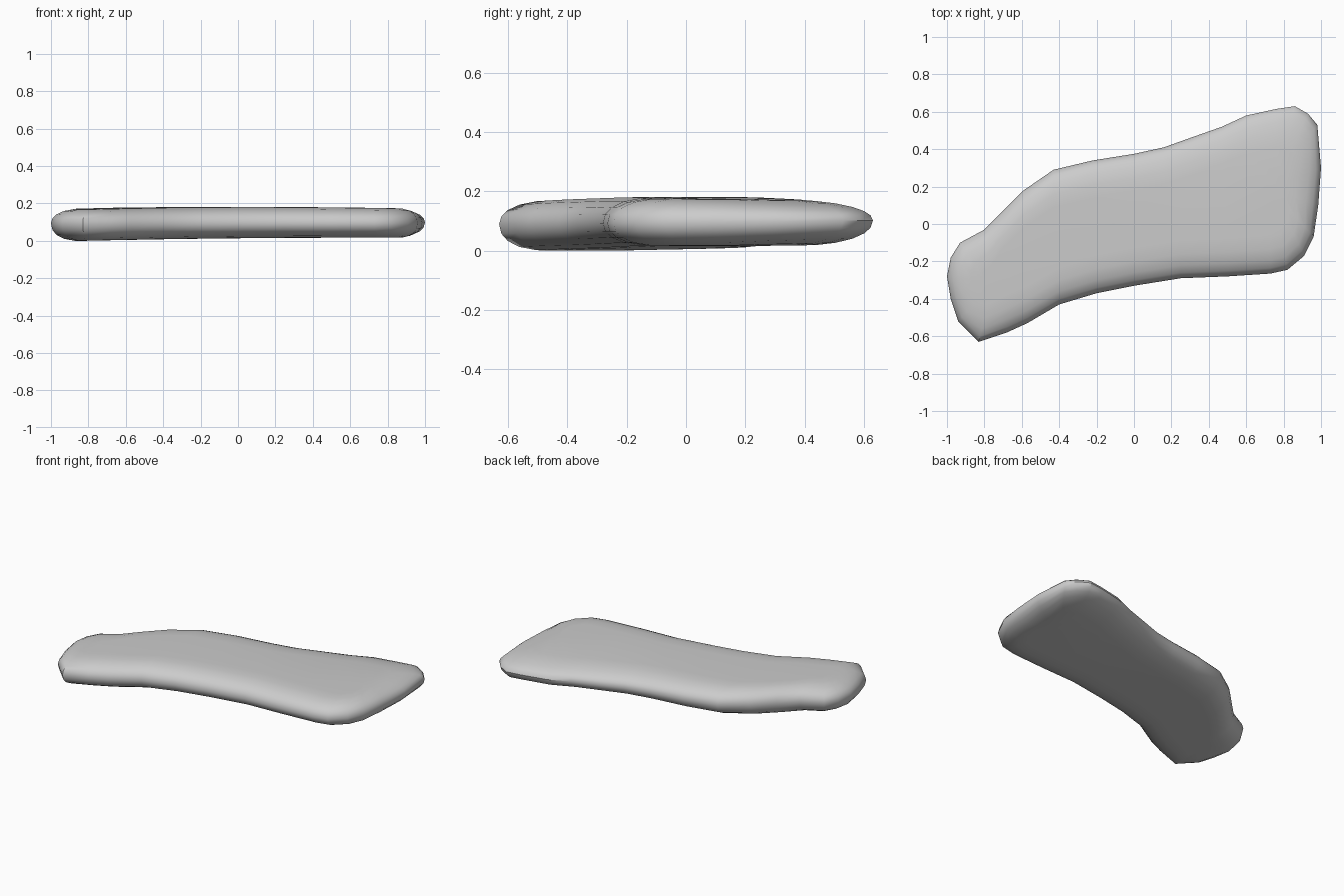
import bpy, bmesh, math
from mathutils import Vector

cube = bpy.data.objects.get("Cube")
if cube:
    bpy.data.objects.remove(cube, do_unlink=True)

# Plan outline, counter-clockwise from the front right corner
OUTLINE = [(-.83, -.63), (-.68, -.58), (-.57, -.53), (-.4, -.43), (-.2, -.37), (0, -.33),
           (.25, -.29), (.5, -.28), (.73, -.265), (.82, -.245), (.91, -.17), (.96, -.07),
           (.985, .1), (1, .3), (.98, .53), (.93, .59), (.86, .63), (.76, .615), (.6, .58),
           (.47, .52), (.3, .46), (.16, .41), (0, .375), (-.22, .34), (-.43, .29),
           (-.59, .18), (-.7, .07), (-.8, -.03), (-.93, -.1), (-.98, -.18), (-1, -.28),
           (-.98, -.4), (-.94, -.52)]
SPINE = [(-.76, -.32), (-.4, -.07), (0, .02), (.4, .1), (.74, .19)]


def spine_point(x):
    """Point of the centre line at x, held inside its two ends."""
    x = max(SPINE[0][0], min(SPINE[-1][0], x))
    for (x0, y0), (x1, y1) in zip(SPINE, SPINE[1:]):
        if x <= x1:
            return Vector((x, y0 + (y1 - y0) * (x - x0) / (x1 - x0)))
    return Vector(SPINE[-1])


def face_height(x, y, side):
    """Height of the broad upper or lower face."""
    if side > 0:
        return .181 - .01 * x * x - .03 * y * y
    return .013 + .01 * x - .008 * x * x


def ring(bm, inset, side):
    """One loop of the stone, moved inward and rounded towards a broad face."""
    verts = []
    for x, y in OUTLINE:
        rim, centre = Vector((x, y)), spine_point(x)
        inward = (centre - rim).normalized()
        # The rear corner tapers more than the full front edge
        width = .16 + .12 * max(0, -inward.y) * max(0, min(1, x + .2))
        s = min(1, inset / width)
        p = rim + inward * inset
        rise = (1 - (1 - s) ** 2.2) ** (1 / 2.2)
        mid = .095 + .01 * y
        verts.append(bm.verts.new((p.x, p.y, mid + (face_height(p.x, p.y, side) - mid) * rise)))
    return verts


# Flat irregular stone slab, as loops from the lower face over the rim to the upper face
bm = bmesh.new()
insets = (.008, .03, .07, .13, .2)
loops = [ring(bm, d, -1) for d in reversed(insets)]
loops.append(ring(bm, 0, 1))
loops += [ring(bm, d, 1) for d in insets]
n = len(OUTLINE)
for low, high in zip(loops, loops[1:]):
    for i in range(n):
        j = (i + 1) % n
        bm.faces.new((low[i], low[j], high[j], high[i]))
caps = [bm.faces.new(loops[-1]), bm.faces.new(loops[0][::-1])]
bmesh.ops.triangulate(bm, faces=caps)
bmesh.ops.recalc_face_normals(bm, faces=bm.faces)

# Set the slab on the ground
floor = min(v.co.z for v in bm.verts)
bmesh.ops.translate(bm, verts=bm.verts, vec=(0, 0, -floor))
mesh = bpy.data.meshes.new("stone_slab")
bm.to_mesh(mesh)
bm.free()
slab = bpy.data.objects.new("stone_slab", mesh)
bpy.context.collection.objects.link(slab)

# Plain grey
grey = bpy.data.materials.new("stone_grey")
grey.use_nodes = True
colour = (.6, .6, .6, 1)
grey.diffuse_color = colour
grey.node_tree.nodes["Principled BSDF"].inputs["Base Color"].default_value = colour
mesh.materials.append(grey)

bpy.ops.object.select_all(action='DESELECT')
slab.select_set(True)
bpy.context.view_layer.objects.active = slab
bpy.ops.object.shade_smooth_by_angle(angle=math.radians(35))
